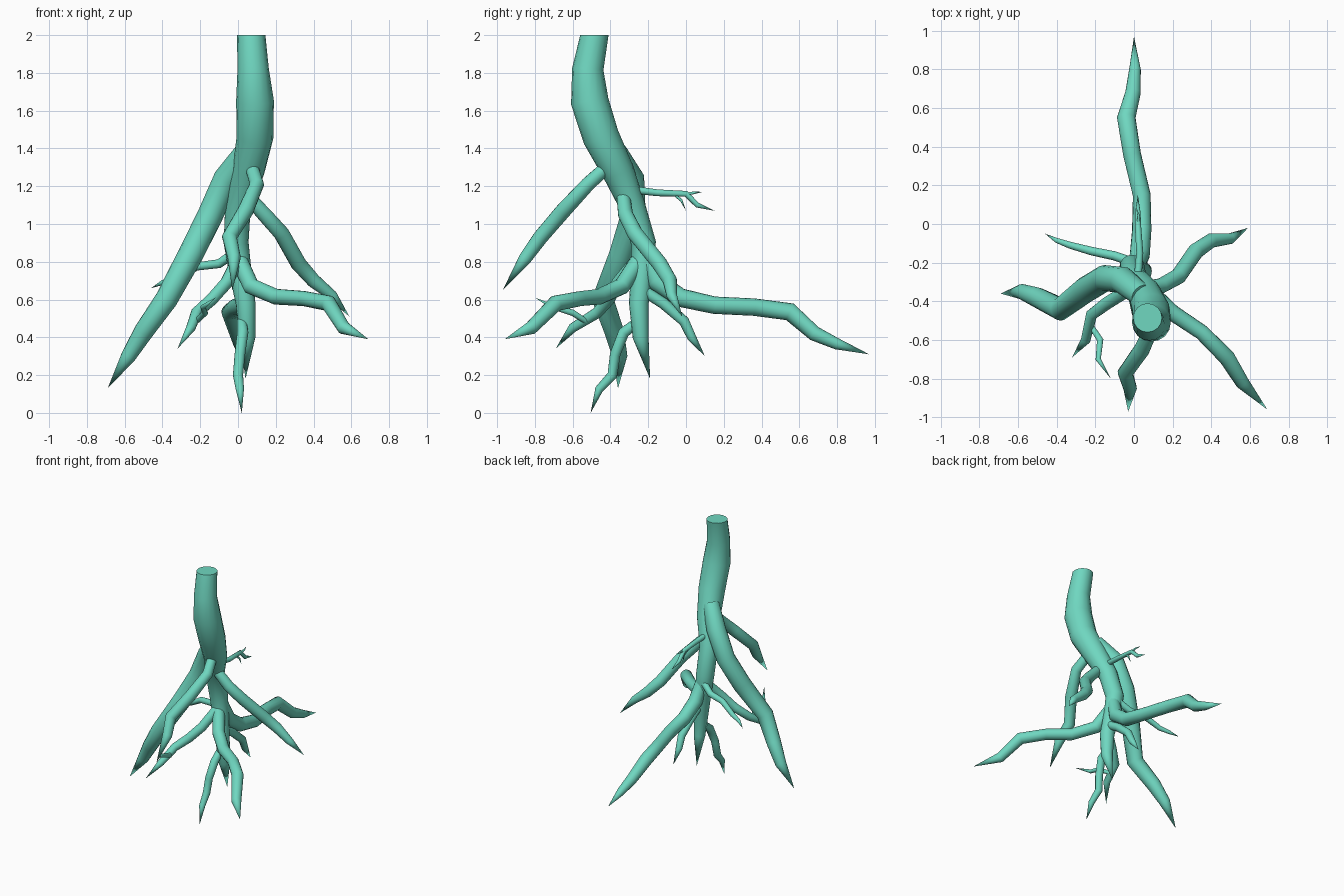
import bpy, bmesh, math
from mathutils import Vector

SIDES = 16

def root(name, pts, flat_start=False):
    """Tapered tube through (x, y, z, radius) points; radius 0 ends in a point."""
    bm = bmesh.new()
    P = [Vector(p[:3]) for p in pts]
    n = len(P)
    rings, side = [], None
    for i, p in enumerate(P):
        a = (p - P[i - 1]).normalized() if i else Vector()
        b = (P[i + 1] - p).normalized() if i < n - 1 else Vector()
        t = (a + b).normalized()
        if i == 0 and flat_start:
            t = Vector((0, 0, -1))
        if side is None:
            side = t.orthogonal()
        side = (side - t * side.dot(t)).normalized()
        up = t.cross(side)
        r = pts[i][3]
        if r == 0:
            rings.append([bm.verts.new(p)])
            continue
        rings.append([bm.verts.new(p + r * (math.cos(k * math.tau / SIDES) * side
                                            + math.sin(k * math.tau / SIDES) * up))
                      for k in range(SIDES)])
    bm.faces.new(rings[0][::-1])
    for r0, r1 in zip(rings, rings[1:]):
        for k in range(SIDES):
            j = (k + 1) % SIDES
            if len(r1) == 1:
                bm.faces.new((r0[k], r0[j], r1[0]))
            else:
                bm.faces.new((r0[k], r0[j], r1[j], r1[k]))
    bmesh.ops.recalc_face_normals(bm, faces=bm.faces)
    me = bpy.data.meshes.new(name)
    bm.to_mesh(me)
    bm.free()
    ob = bpy.data.objects.new(name, me)
    bpy.context.collection.objects.link(ob)
    me.materials.append(mat)
    bpy.ops.object.select_all(action='DESELECT')
    ob.select_set(True)
    bpy.context.view_layer.objects.active = ob
    bpy.ops.object.shade_smooth_by_angle(angle=math.radians(50))

mat = bpy.data.materials.new("root_green")
mat.diffuse_color = (0.16, 0.68, 0.53, 1)

# Trunk running down into the taproot
root("trunk", [(.07, -.485, 2, .075), (.08, -.52, 1.82, .083), (.09, -.51, 1.65, .1),
               (.09, -.45, 1.46, .097), (.055, -.36, 1.28, .085), (.0, -.285, 1.1, .068),
               (-.01, -.225, .9, .066), (.01, -.23, .76, .06), (.04, -.25, .58, .052),
               (.05, -.24, .4, .042), (.04, -.19, .18, 0)], True)

# Main side roots
root("left_root", [(.04, -.37, 1.38, .06), (-.06, -.29, 1.24, .07), (-.15, -.28, 1.04, .068),
                   (-.25, -.34, .84, .067), (-.38, -.44, .6, .06), (-.5, -.38, .43, .052),
                   (-.58, -.35, .3, .04), (-.69, -.36, .13, 0)])
root("right_root", [(.03, -.335, 1.17, .035), (.14, -.32, 1.05, .04), (.23, -.27, .95, .042),
                    (.32, -.14, .79, .042), (.4, -.085, .7, .038), (.5, -.075, .62, .028),
                    (.59, -.02, .51, 0)])
root("front_root", [(.07, -.41, 1.31, .035), (.1, -.52, 1.21, .038), (.04, -.65, 1.07, .042),
                    (-.045, -.77, .93, .04), (-.02, -.85, .82, .035), (-.03, -.97, .65, 0)])
root("back_root", [(.01, -.22, .85, .045), (.03, -.16, .7, .052), (.04, -.03, .61, .05),
                   (.04, .15, .57, .046), (-.01, .36, .56, .046), (-.04, .55, .535, .048),
                   (-.005, .68, .42, .04), (.005, .8, .365, .03), (0, .97, .31, 0)])
root("front_right_root", [(0, -.24, .82, .045), (.07, -.34, .67, .045), (.2, -.46, .615, .042),
                          (.35, -.56, .605, .04), (.48, -.69, .58, .043),
                          (.56, -.82, .45, .036), (.69, -.96, .39, 0)])
root("front_left_root", [(0, -.26, .81, .034), (-.06, -.36, .69, .034), (-.14, -.41, .6, .033),
                         (-.22, -.47, .53, .03), (-.25, -.6, .45, .025), (-.32, -.69, .34, 0)])

# Thin roots
root("thin_left_root", [(0, -.2, .86, .025), (-.1, -.165, .79, .024), (-.22, -.14, .775, .022),
                        (-.33, -.11, .71, .018), (-.4, -.085, .69, .013), (-.46, -.05, .66, 0)])
root("lower_back_root", [(.04, -.23, .65, .03), (.04, -.12, .58, .03), (.045, -.01, .485, .028),
                         (.04, .03, .4, .024), (.04, .1, .3, 0)])
root("lower_front_root", [(.02, -.25, .485, .026), (.025, -.33, .425, .03),
                          (.01, -.375, .31, .028), (0, -.39, .2, .027),
                          (.01, -.46, .125, .022), (.02, -.505, 0, 0)])
root("upper_back_root", [(.02, -.27, 1.18, .02), (.03, -.15, 1.165, .018), (.02, 0, 1.16, .016),
                         (.02, .06, 1.1, .014), (.02, .15, 1.07, 0)])

# Small twigs
root("front_left_twig", [(-.22, -.53, .485, .014), (-.175, -.6, .53, .017),
                         (-.185, -.7, .56, .014), (-.12, -.8, .61, 0)])
root("upper_back_twig_a", [(.02, -.01, 1.155, .008), (.025, .04, 1.165, .007),
                           (.01, .09, 1.17, 0)])
root("upper_back_twig_b", [(.02, -.06, 1.155, .008), (.03, -.025, 1.125, .007),
                           (.03, 0, 1.07, 0)])
